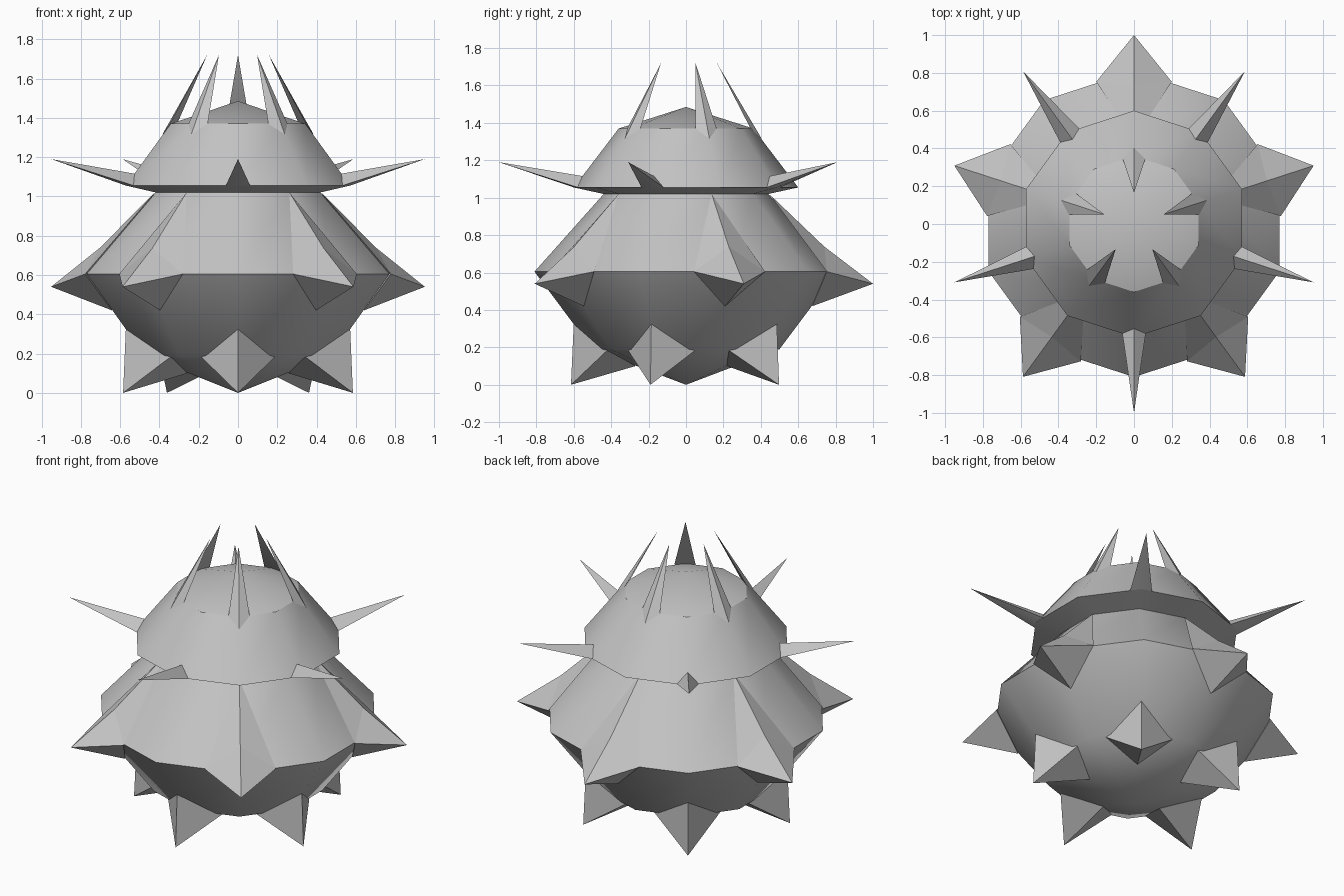
import bpy
import bmesh
from math import sin, cos, pi, radians

cube = bpy.data.objects.get("Cube")
if cube:
    bpy.data.objects.remove(cube, do_unlink=True)

SIDES = 10
FOLDS = 5
BACK, FRONT = pi / 2, -pi / 2

grey = bpy.data.materials.new("plain grey")
grey.use_nodes = True
colour = (0.55, 0.55, 0.55, 1)
grey.diffuse_color = colour
grey.node_tree.nodes["Principled BSDF"].inputs["Base Color"].default_value = colour


def polar(angle, side, radius, z):
    """Point at a radius along an angle, shifted sideways."""
    return (radius * cos(angle) - side * sin(angle),
            radius * sin(angle) + side * cos(angle), z)


def finish(bm, name):
    bmesh.ops.recalc_face_normals(bm, faces=bm.faces)
    mesh = bpy.data.meshes.new(name)
    bm.to_mesh(mesh)
    bm.free()
    mesh.materials.append(grey)
    obj = bpy.data.objects.new(name, mesh)
    bpy.context.collection.objects.link(obj)
    bpy.ops.object.select_all(action="DESELECT")
    obj.select_set(True)
    bpy.context.view_layer.objects.active = obj
    bpy.ops.object.shade_smooth_by_angle(angle=radians(34))
    return obj


def lathe(name, profile, bottom, top):
    """Ten-sided turned body closed by a point at each end."""
    bm = bmesh.new()
    rings = [[bm.verts.new(polar(BACK + 2 * pi * i / SIDES, 0, r, z))
              for i in range(SIDES)] for r, z in profile]
    low = bm.verts.new((0, 0, bottom))
    high = bm.verts.new((0, 0, top))
    for i in range(SIDES):
        j = (i + 1) % SIDES
        for a, b in zip(rings, rings[1:]):
            bm.faces.new((a[i], a[j], b[j], b[i]))
        bm.faces.new((low, rings[0][j], rings[0][i]))
        bm.faces.new((high, rings[-1][i], rings[-1][j]))
    return finish(bm, name)


def spikes(name, start, tip, base):
    """Five pyramids; points are (sideways, radius, height)."""
    bm = bmesh.new()
    for k in range(FOLDS):
        angle = start + 2 * pi * k / FOLDS
        point = bm.verts.new(polar(angle, *tip))
        ring = [bm.verts.new(polar(angle, *p)) for p in base]
        bm.faces.new(ring)
        for a, b in zip(ring, ring[1:] + ring[:1]):
            bm.faces.new((point, b, a))
    return finish(bm, name)


# Bowl, skirt, cap rim, cap and dome as one turned shape
lathe("body", [(0.5, 0.19), (0.81, 0.605), (0.44, 1.02), (0.6, 1.055), (0.36, 1.37)],
      0.0, 1.485)

# Downward spikes under the bowl
spikes("lower_spikes", FRONT, (0, 0.615, 0),
       [(0, 0.6, 0.33), (0.19, 0.42, 0.185), (0, 0.27, 0.1), (-0.19, 0.42, 0.185)])

# Wide spikes around the skirt, with ridges running up to the cap
ridge = (0, 0.74, 0.738)
left, right = (0.2, 0.753, 0.605), (-0.2, 0.753, 0.605)
spikes("skirt_spikes", BACK, (0, 1, 0.54), [ridge, left, (0, 0.675, 0.42), right])
spikes("skirt_ridges", BACK, ridge, [(0, 0.445, 1.02), left, right])

# Thin spikes pointing outwards from the cap rim
spikes("rim_spikes", FRONT, (0, 1, 1.19),
       [(0, 0.55, 1.115), (0.062, 0.578, 1.055), (0, 0.6, 1.055), (-0.062, 0.578, 1.055)])

# Crown spikes leaning inwards above the dome
spikes("crown_spikes", BACK, (0, 0.165, 1.72),
       [(0, 0.405, 1.315), (0.06, 0.345, 1.37), (-0.06, 0.345, 1.37)])
